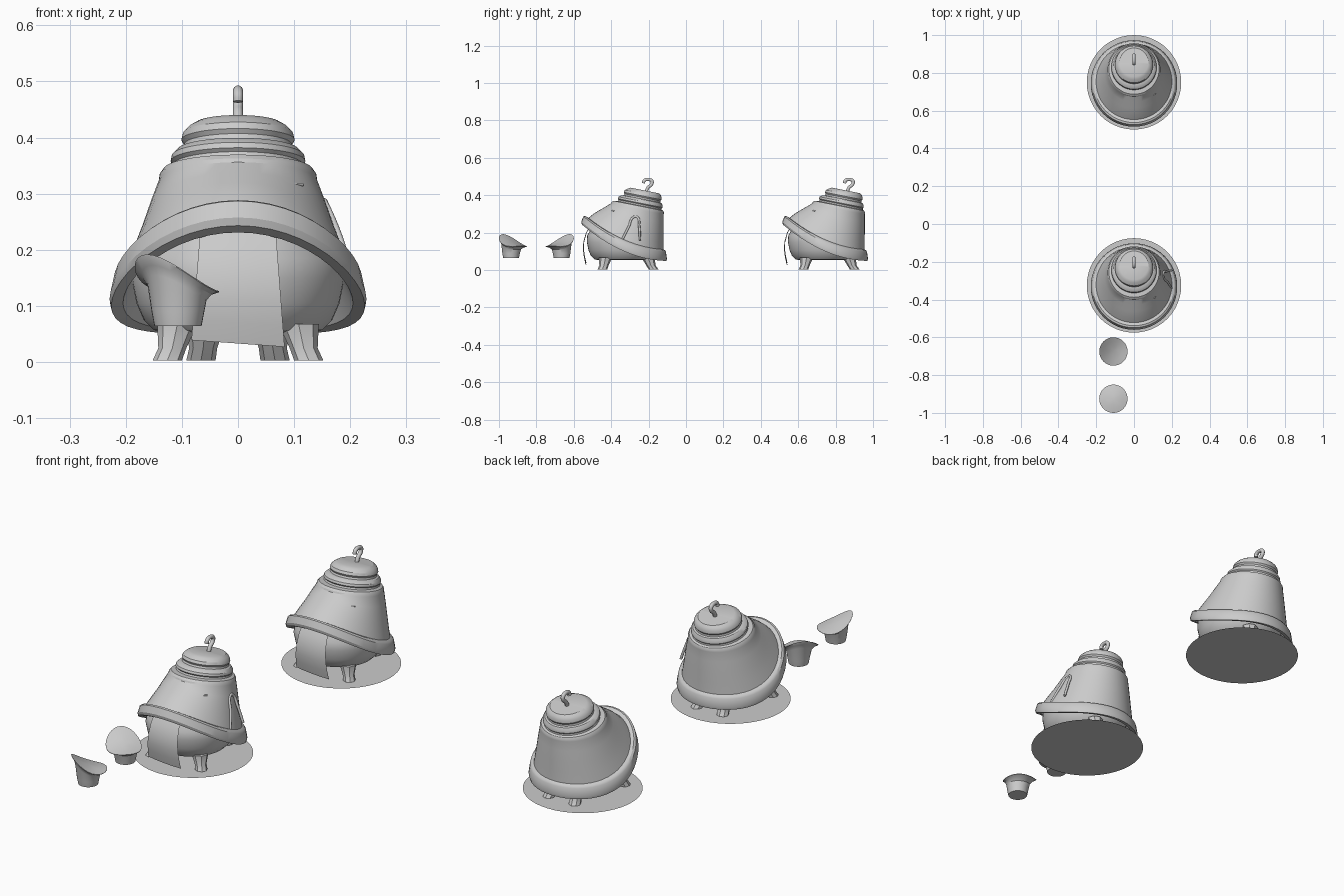
import bpy, bmesh, math
from mathutils import Vector

if "Cube" in bpy.data.objects:
    bpy.data.objects.remove(bpy.data.objects["Cube"])

SEG = 48


def finish(name, bm, angle=32):
    bmesh.ops.recalc_face_normals(bm, faces=bm.faces[:])
    me = bpy.data.meshes.new(name)
    bm.to_mesh(me)
    bm.free()
    ob = bpy.data.objects.new(name, me)
    bpy.context.collection.objects.link(ob)
    bpy.ops.object.select_all(action='DESELECT')
    ob.select_set(True)
    bpy.context.view_layer.objects.active = ob
    bpy.ops.object.shade_smooth_by_angle(angle=math.radians(angle))
    return ob


def loft(name, rings, cap_start=False, cap_end=False):
    """Skin a list of closed point rings."""
    bm = bmesh.new()
    rows = [[bm.verts.new(p) for p in ring] for ring in rings]
    n = len(rows[0])
    for a, b in zip(rows, rows[1:]):
        for i in range(n):
            j = (i + 1) % n
            bm.faces.new((a[i], a[j], b[j], b[i]))
    for use, row in ((cap_start, rows[0]), (cap_end, rows[-1])):
        if use:
            c = bm.verts.new(sum((v.co for v in row), Vector()) / n)
            for i in range(n):
                bm.faces.new((row[i], row[(i + 1) % n], c))
    return finish(name, bm)


def ring(r, cx, cy, z, slope=0.0, quad=0.0, n=SEG):
    """Circle in plan whose height leans and bends along y."""
    out = []
    for i in range(n):
        a = 2 * math.pi * i / n
        d = r * math.sin(a)
        out.append((cx + r * math.cos(a), cy + d, z + slope * d + quad * d * d))
    return out


def tube(name, pts, radius):
    cu = bpy.data.curves.new(name, 'CURVE')
    cu.dimensions = '3D'
    cu.bevel_depth = radius
    cu.bevel_resolution = 3
    cu.resolution_u = 6
    cu.use_fill_caps = True
    sp = cu.splines.new('BEZIER')
    sp.bezier_points.add(len(pts) - 1)
    for b, p in zip(sp.bezier_points, pts):
        b.co = p
        b.handle_left_type = b.handle_right_type = 'AUTO'
    ob = bpy.data.objects.new(name, cu)
    bpy.context.collection.objects.link(ob)
    bpy.ops.object.select_all(action='DESELECT')
    ob.select_set(True)
    bpy.context.view_layer.objects.active = ob
    bpy.ops.object.convert(target='MESH')
    return ob


# radius, y offset, height, lean, bend: from under the rim up to the cap
SHELL = [
    (.175, .00, .165, -.43, .9), (.205, -.005, .105, -.43, .9),
    (.226, -.006, .100, -.43, .9), (.229, -.006, .112, -.43, .9),
    (.221, -.003, .148, -.43, .9), (.213, .000, .156, -.43, .9),
    (.201, .004, .158, -.42, .9), (.187, .018, .195, -.38, 1.0),
    (.172, .034, .235, -.34, .9), (.156, .050, .283, -.26, .6),
    (.141, .065, .324, -.20, .2), (.140, .067, .333, -.20, .1),
    (.133, .070, .343, -.20, .0), (.117, .078, .345, -.20, .0),
    (.115, .080, .352, -.20, .0), (.120, .080, .358, -.20, .0),
    (.118, .082, .368, -.20, .0), (.108, .087, .378, -.20, .0),
    (.098, .090, .380, -.20, .0), (.096, .092, .388, -.20, .0),
    (.101, .093, .396, -.20, .0), (.098, .096, .408, -.20, .0),
    (.088, .102, .418, -.20, .0), (.076, .106, .425, -.20, .0),
]
BELLY = [(.130, .053), (.150, .057), (.168, .075), (.181, .105),
         (.190, .150), (.188, .185), (.165, .225)]
HOOK = [(.112, .42), (.122, .441), (.141, .458), (.143, .475),
        (.122, .484), (.101, .477), (.098, .464)]
CLOTH = [(-.185, .238), (-.210, .200), (-.224, .150),
         (-.226, .110), (-.221, .070), (-.213, .033)]


def bell(tag, y0):
    # round ground plate
    bm = bmesh.new()
    bmesh.ops.create_circle(bm, cap_ends=True, segments=SEG, radius=.25)
    finish(tag + "_base_disc", bm).location = (0, y0, 0)
    # leaning stepped shell with a thick rim
    loft(tag + "_shell", [ring(r, 0, y0 + c, z, s, q) for r, c, z, s, q in SHELL], cap_end=True)
    # rounded belly below the shell
    loft(tag + "_belly", [ring(r, 0, y0 - .015, z) for r, z in BELLY], True, True)
    # hook on the cap
    tube(tag + "_hook", [(0, y0 + t, z) for t, z in HOOK], .009)
    # thin slit on the shell front
    tube(tag + "_slit", [(.05, y0 - .103, .319), (.08, y0 - .088, .318), (.115, y0 - .06, .316)], .003)
    # hanging front panel
    bm = bmesh.new()
    rows = []
    for t, z in CLOTH:
        k = (.238 - z) / .205
        w = .067 + .016 * k
        rows.append([bm.verts.new((u * w, y0 + t + .8 * (u * w) ** 2, z - .006 * u * k))
                     for u in (-1, -.5, 0, .5, 1)])
    for a, b in zip(rows, rows[1:]):
        for i in range(4):
            bm.faces.new((a[i], a[i + 1], b[i + 1], b[i]))
    finish(tag + "_front_panel", bm)
    # four splayed feet
    for side, sx in (("left", -1), ("right", 1)):
        for end, top, foot in (("front", (.108, -.105), (.126, -.122)),
                               ("back", (.058, .122), (.066, .152))):
            mid = [(a + b) / 2 for a, b in zip(top, foot)]
            loft(f"{tag}_{end}_{side}_foot",
                 [ring(.026, sx * foot[0], y0 + foot[1], .003, n=8),
                  ring(.025, sx * mid[0], y0 + mid[1], .025, n=8),
                  ring(.036, sx * top[0], y0 + top[1], .068, n=8)], True, True)


def cup(name, cx, cy, flip):
    """Small tapered pot with a leaning, curled, closed brim."""
    def brim(r, drop=0.0, oy=0.0):
        out = []
        for i in range(32):
            a = 2 * math.pi * i / 32
            dx, dy = r * math.cos(a), r * math.sin(a)
            d = (dx + dy) / math.sqrt(2)
            e = (dx - dy) / math.sqrt(2)
            z = .148 - .42 * d + 2.2 * d * d - 2.0 * e * e - drop
            out.append((cx - .002 + dx, cy + flip * (dy + oy), z))
        return out
    rings = [ring(.042, cx, cy, .064, n=32), ring(.047, cx, cy, .09, n=32)]
    if flip < 0:
        rings = [[(x, 2 * cy - y, z) for x, y, z in rg] for rg in rings]
    rings += [brim(.053, .022), brim(.062, .010, .005), brim(.075, .002, .01),
              brim(.075, 0, .01), brim(.05, 0, .008), brim(.025, 0, .006)]
    loft(name, rings, True, True)


bell("front_bell", -.325)
bell("back_bell", .75)

# raised arch on the right side of the front bell
tube("front_bell_side_arch",
     [(.198, -.34, .165), (.178, -.307, .23), (.155, -.28, .283),
      (.154, -.262, .284), (.174, -.25, .23), (.198, -.246, .16)], .006)

# pair of mirrored cups in front
cup("front_cup", -.107, -.935, 1)
cup("rear_cup", -.107, -.665, -1)
